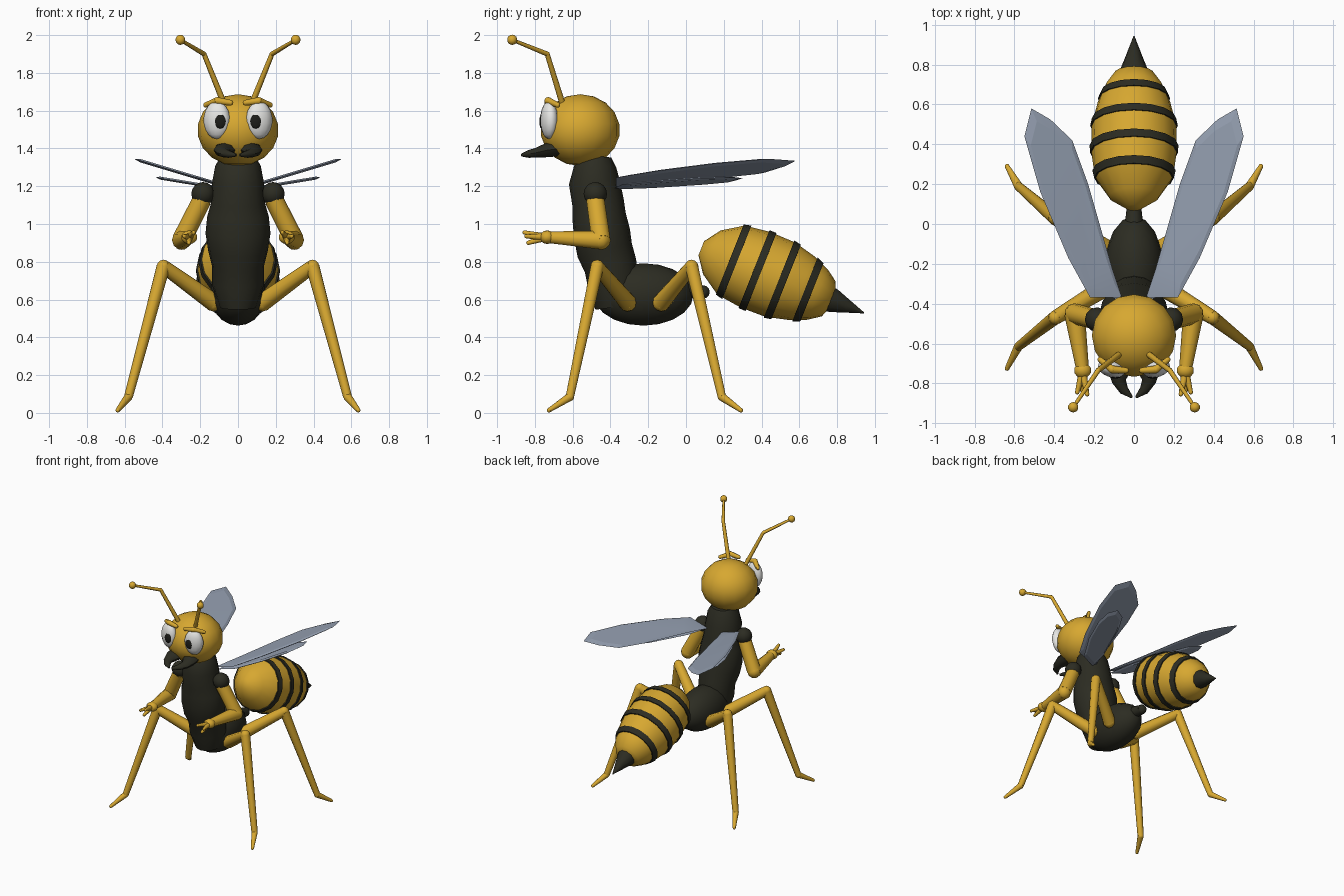
import bpy, bmesh, math
from mathutils import Vector, Matrix

if "Cube" in bpy.data.objects:
    bpy.data.objects.remove(bpy.data.objects["Cube"])


def material(name, rgb):
    m = bpy.data.materials.new(name)
    m.diffuse_color = (*rgb, 1)
    m.use_nodes = True
    m.node_tree.nodes["Principled BSDF"].inputs["Base Color"].default_value = m.diffuse_color
    return m


YELLOW = material("honey_yellow", (0.68, 0.39, 0.03))
DARK = material("dark_brown", (0.025, 0.025, 0.016))
WHITE = material("eye_white", (0.8, 0.8, 0.78))
BLACK = material("pupil_black", (0.012, 0.012, 0.01))
WING = material("wing_grey", (0.30, 0.35, 0.44))


def finish(name, bm, mats, mirror=False, angle=50):
    bmesh.ops.recalc_face_normals(bm, faces=bm.faces)
    me = bpy.data.meshes.new(name)
    bm.to_mesh(me)
    bm.free()
    for m in mats:
        me.materials.append(m)
    for p in me.polygons:
        p.use_smooth = True
    me.set_sharp_from_angle(angle=math.radians(angle))
    ob = bpy.data.objects.new(name, me)
    bpy.context.collection.objects.link(ob)
    if mirror:
        mod = ob.modifiers.new("mirror", "MIRROR")
        mod.use_mirror_merge = False
    return ob


def loft(bm, pts, radii, n=10):
    """Elliptical rings along a path; returns side faces grouped per span."""
    pts = [Vector(p) for p in pts]
    rings = []
    for i, p in enumerate(pts):
        t = (pts[min(i + 1, len(pts) - 1)] - pts[max(i - 1, 0)]).normalized()
        ref = Vector((1, 0, 0)) if abs(t.x) < 0.8 else Vector((0, 1, 0))
        v = t.cross(ref).normalized()
        u = v.cross(t)
        r = radii[i]
        ru, rv = r if isinstance(r, tuple) else (r, r)
        rings.append([bm.verts.new(p + u * ru * math.cos(2 * math.pi * k / n)
                                   + v * rv * math.sin(2 * math.pi * k / n)) for k in range(n)])
    spans = []
    for a, b in zip(rings, rings[1:]):
        spans.append([bm.faces.new((a[k], a[(k + 1) % n], b[(k + 1) % n], b[k])) for k in range(n)])
    bm.faces.new(rings[0])
    bm.faces.new(rings[-1])
    return spans


def ball(bm, loc, r, seg=10, rings=7, rot=None):
    r = r if isinstance(r, tuple) else (r, r, r)
    mat = Matrix.Translation(loc) @ (rot or Matrix()) @ Matrix.Diagonal((*r, 1))
    bmesh.ops.create_uvsphere(bm, u_segments=seg, v_segments=rings, radius=1, matrix=mat)


def limb(bm, pts, radii, n=10):
    """Straight tapered segments with round joints."""
    for i in range(len(pts) - 1):
        loft(bm, pts[i:i + 2], radii[i:i + 2], n)
    for p, r in zip(pts, radii):
        ball(bm, p, r, n, 6)


# Head
bm = bmesh.new()
ball(bm, (0, -0.56, 1.497), (0.215, 0.21, 0.19), 16, 9)
finish("head", bm, [YELLOW])

# Eyes, pupils and brows
bm = bmesh.new()
ball(bm, (0.112, -0.725, 1.55), (0.072, 0.045, 0.10), 14, 9, Matrix.Rotation(math.radians(15), 4, "Z"))
finish("eyes", bm, [WHITE], True)
bm = bmesh.new()
ball(bm, (0.094, -0.767, 1.543), (0.03, 0.009, 0.038), 8, 6)
finish("pupils", bm, [BLACK], True)
bm = bmesh.new()
limb(bm, [(0.04, -0.735, 1.642), (0.11, -0.73, 1.652), (0.17, -0.68, 1.63)], [0.015, 0.02, 0.014], 8)
finish("eyebrows", bm, [YELLOW], True)

# Mandibles
bm = bmesh.new()
loft(bm, [(0.06, -0.66, 1.40), (0.075, -0.74, 1.39), (0.075, -0.79, 1.378), (0.05, -0.835, 1.37),
          (0.01, -0.87, 1.365)], [(0.065, 0.04), (0.055, 0.037), (0.035, 0.026), (0.024, 0.02), (0.006, 0.008)], 8)
finish("mandibles", bm, [DARK], True)

# Antennae
bm = bmesh.new()
limb(bm, [(0.075, -0.655, 1.64), (0.18, -0.735, 1.90), (0.305, -0.92, 1.975)], [0.016, 0.013, 0.009], 8)
ball(bm, (0.305, -0.92, 1.975), 0.027)
finish("antennae", bm, [YELLOW], True)

# Upright thorax, lower body and waist
bm = bmesh.new()
loft(bm, [(0, -0.475, 1.36), (0, -0.48, 1.31), (0, -0.485, 1.22), (0, -0.465, 1.11), (0, -0.46, 1.04),
          (0, -0.445, 0.95), (0, -0.43, 0.86), (0, -0.40, 0.78), (0, -0.385, 0.68), (0, -0.37, 0.56)],
     [(0.09, 0.08), (0.12, 0.11), (0.137, 0.135), (0.143, 0.137), (0.163, 0.142),
      (0.172, 0.15), (0.158, 0.148), (0.138, 0.14), (0.138, 0.135), (0.10, 0.11)], 16)
finish("thorax", bm, [DARK])
bm = bmesh.new()
ball(bm, (0, -0.225, 0.627), (0.148, 0.265, 0.165), 16, 10)
finish("lower_body", bm, [DARK])
bm = bmesh.new()
limb(bm, [(0, -0.04, 0.66), (0, 0.09, 0.64)], [0.05, 0.036])
finish("waist", bm, [DARK])

# Abdomen with raised stripes, along a tilted axis
centre, axis = Vector((0, 0.425, 0.735)), Vector((0, 0.93, -0.37))
profile = [(-0.37, 0.04), (-0.31, 0.125), (-0.2, 0.197), (-0.06, 0.215), (0.08, 0.212),
           (0.2, 0.182), (0.29, 0.145), (0.355, 0.1), (0.375, 0.05)]


def radius_at(t):
    for (a, ra), (b, rb) in zip(profile, profile[1:]):
        if t <= b:
            return ra + (rb - ra) * (t - a) / (b - a)
    return profile[-1][1]


stripes = [-0.188, -0.05, 0.093, 0.24]
half = 0.02
stations = [(t, r) for t, r in profile if all(abs(t - s) > half + 0.01 for s in stripes)]
for s in stripes:
    for e in (-half, half):
        stations += [(s + e * 1.001, radius_at(s + e)), (s + e * 0.999, radius_at(s + e) + 0.008)]
stations.sort()
bm = bmesh.new()
spans = loft(bm, [centre + axis * t for t, _ in stations], [r for _, r in stations], 16)
for i, faces in enumerate(spans):
    mid = (stations[i][0] + stations[i + 1][0]) / 2
    for f in faces:
        f.material_index = int(any(abs(mid - s) < half * 1.01 for s in stripes))
finish("abdomen", bm, [YELLOW, DARK])

# Stinger
bm = bmesh.new()
loft(bm, [centre + axis * t for t in (0.34, 0.385, 0.46, 0.556)], [0.075, 0.066, 0.038, 0.003], 10)
finish("stinger", bm, [DARK])

# Arms with shoulders, hands and fingers
bm = bmesh.new()
ball(bm, (0.185, -0.48, 1.16), 0.062, 12, 8)
finish("shoulders", bm, [DARK], True)
bm = bmesh.new()
limb(bm, [(0.19, -0.48, 1.13), (0.298, -0.45, 0.915), (0.258, -0.73, 0.93)], [0.05, 0.052, 0.032])
ball(bm, (0.258, -0.735, 0.93), (0.045, 0.04, 0.036))
for tip, r in (((0.235, -0.855, 0.955), 0.011), ((0.285, -0.845, 0.935), 0.011), ((0.26, -0.835, 0.90), 0.011)):
    limb(bm, [(0.258, -0.74, 0.93), tip], [0.02, r], 8)
finish("arms", bm, [YELLOW], True)

# Legs
for name, pts in (("front_legs", [(0.13, -0.31, 0.585), (0.395, -0.47, 0.775), (0.58, -0.615, 0.085), (0.637, -0.725, 0.014)]),
                  ("back_legs", [(0.13, -0.13, 0.585), (0.395, 0.03, 0.775), (0.58, 0.19, 0.085), (0.637, 0.29, 0.014)])):
    bm = bmesh.new()
    limb(bm, pts, [0.048, 0.036, 0.023, 0.012])
    finish(name, bm, [YELLOW], True)


# Wings: thin slabs with a bevelled rim, rising away from the body
def wing(name, outline, z0, slope, thick):
    bm = bmesh.new()
    c = sum((Vector(p) for p in outline), Vector((0, 0))) / len(outline)
    rows = []
    for inset, dz in ((0.86, -thick), (1, 0), (0.86, thick)):
        row = []
        for p in outline:
            q = c + (Vector(p) - c) * inset
            row.append(bm.verts.new((q.x, q.y, z0 + slope * q.x + dz)))
        rows.append(row)
    n = len(outline)
    for a, b in zip(rows, rows[1:]):
        for k in range(n):
            bm.faces.new((a[k], a[(k + 1) % n], b[(k + 1) % n], b[k]))
    bm.faces.new(rows[0])
    bm.faces.new(rows[-1])
    finish(name, bm, [WING], True, 8)


wing("large_wings", [(0.06, -0.37), (0.22, -0.37), (0.33, -0.17), (0.47, 0.16), (0.55, 0.44), (0.515, 0.58),
                     (0.42, 0.525), (0.31, 0.42), (0.23, 0.20), (0.11, -0.22)], 1.18, 0.30, 0.009)
wing("small_wings", [(0.08, -0.38), (0.20, -0.34), (0.32, -0.14), (0.41, 0.08), (0.435, 0.22), (0.41, 0.30),
                     (0.33, 0.26), (0.25, 0.12), (0.12, -0.2)], 1.175, 0.165, 0.008)
